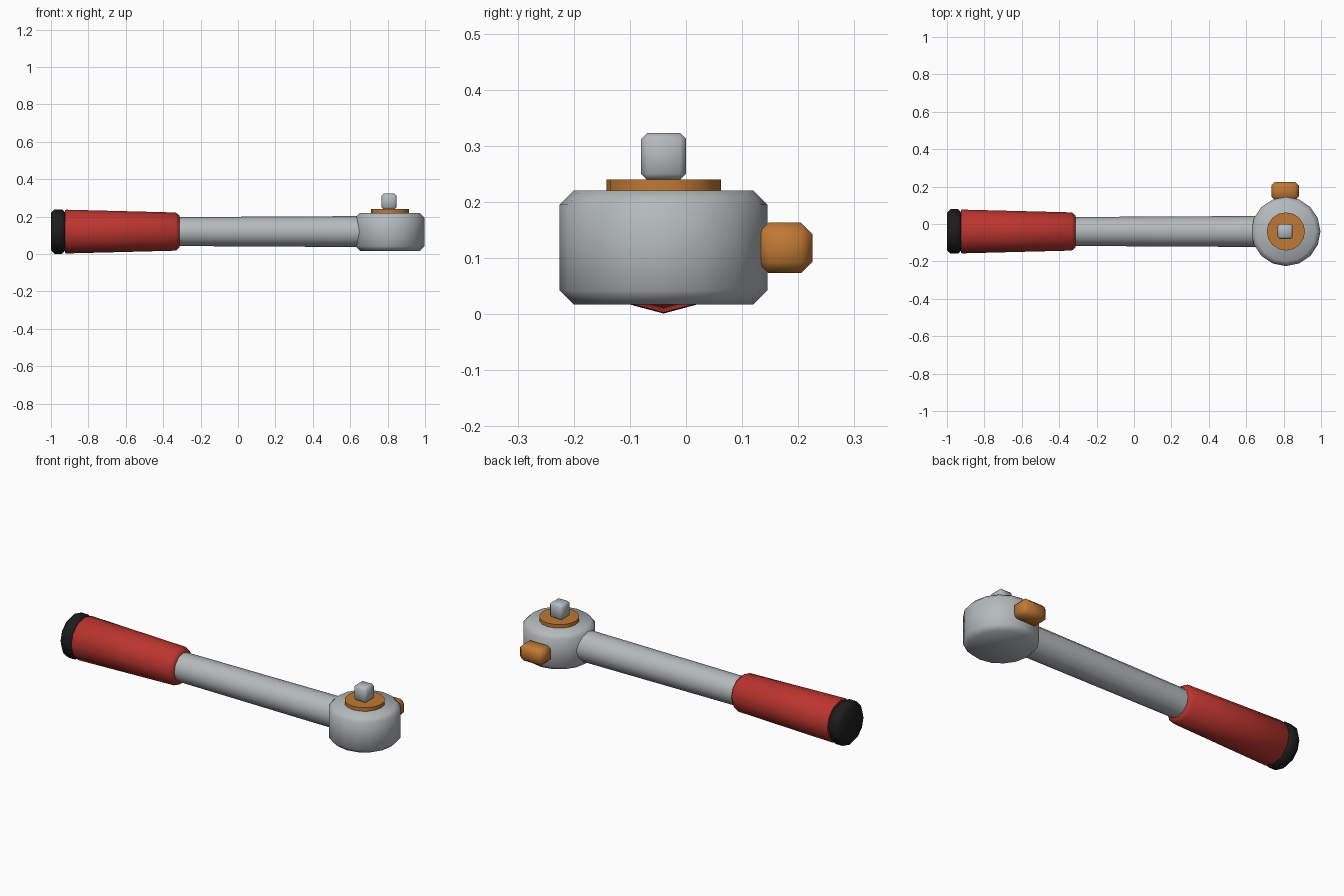
import bpy, bmesh, math
from mathutils import Matrix, Vector

if "Cube" in bpy.data.objects:
    bpy.data.objects.remove(bpy.data.objects["Cube"])

AXIS_Y, AXIS_Z, HEAD_X = -0.04, 0.12, 0.812


def material(name, r, g, b):
    m = bpy.data.materials.new(name)
    m.use_nodes = True
    m.diffuse_color = (r, g, b, 1)
    m.node_tree.nodes["Principled BSDF"].inputs["Base Color"].default_value = (r, g, b, 1)
    return m


steel = material("steel grey", 0.46, 0.49, 0.51)
red = material("grip red", 0.50, 0.035, 0.028)
orange = material("copper orange", 0.53, 0.19, 0.035)
black = material("cap black", 0.012, 0.012, 0.012)


def finish(name, bm, mat):
    bmesh.ops.recalc_face_normals(bm, faces=bm.faces)
    mesh = bpy.data.meshes.new(name)
    bm.to_mesh(mesh)
    bm.free()
    mesh.materials.append(mat)
    ob = bpy.data.objects.new(name, mesh)
    bpy.context.collection.objects.link(ob)
    bpy.ops.object.select_all(action="DESELECT")
    ob.select_set(True)
    bpy.context.view_layer.objects.active = ob
    bpy.ops.object.shade_smooth_by_angle(angle=math.radians(50))
    return ob


def lathe(name, profile, mat, origin, along_x=False, sides=12):
    """Capped solid of revolution from (radius, height) pairs."""
    bm = bmesh.new()
    rings = []
    for r, h in profile:
        ring = []
        for i in range(sides):
            a = math.tau * i / sides
            c, s = r * math.cos(a), r * math.sin(a)
            offset = Vector((h, c, s)) if along_x else Vector((c, s, h))
            ring.append(bm.verts.new(Vector(origin) + offset))
        rings.append(ring)
    for low, high in zip(rings, rings[1:]):
        for i in range(sides):
            j = (i + 1) % sides
            bm.faces.new((low[i], low[j], high[j], high[i]))
    bm.faces.new(rings[0])
    bm.faces.new(rings[-1])
    return finish(name, bm, mat)


def chamfered_box(name, centre, size, chamfer, mat):
    bm = bmesh.new()
    bmesh.ops.create_cube(bm, size=1, matrix=Matrix.LocRotScale(centre, None, size))
    bmesh.ops.bevel(bm, geom=bm.edges[:], offset=chamfer, segments=1, affect="EDGES")
    return finish(name, bm, mat)


# Handle parts along x
handle = (0, AXIS_Y, AXIS_Z)
lathe("end_cap", [(0.1, -1), (0.119, -0.982), (0.119, -0.942), (0.1, -0.922)],
      black, handle, True)
lathe("grip", [(0.113, -0.925), (0.117, -0.92), (0.102, -0.332), (0.084, -0.312)],
      red, handle, True)
lathe("shaft", [(0.077, -0.4), (0.083, 0.7)], steel, handle, True)

# Ratchet head, turning plate and square drive
head = (HEAD_X, AXIS_Y, 0)
lathe("ratchet_head", [(0.16, 0.017), (0.185, 0.042), (0.185, 0.195), (0.16, 0.22)],
      steel, head, sides=16)
lathe("turning_plate", [(0.102, 0.21), (0.102, 0.24)], orange, head, sides=16)
chamfered_box("square_drive", (HEAD_X - 0.004, AXIS_Y, 0.281), (0.08, 0.08, 0.084), 0.011, steel)

# Direction switch at the back
chamfered_box("direction_switch", (HEAD_X - 0.004, 0.176, 0.118), (0.148, 0.098, 0.09), 0.02, orange)
